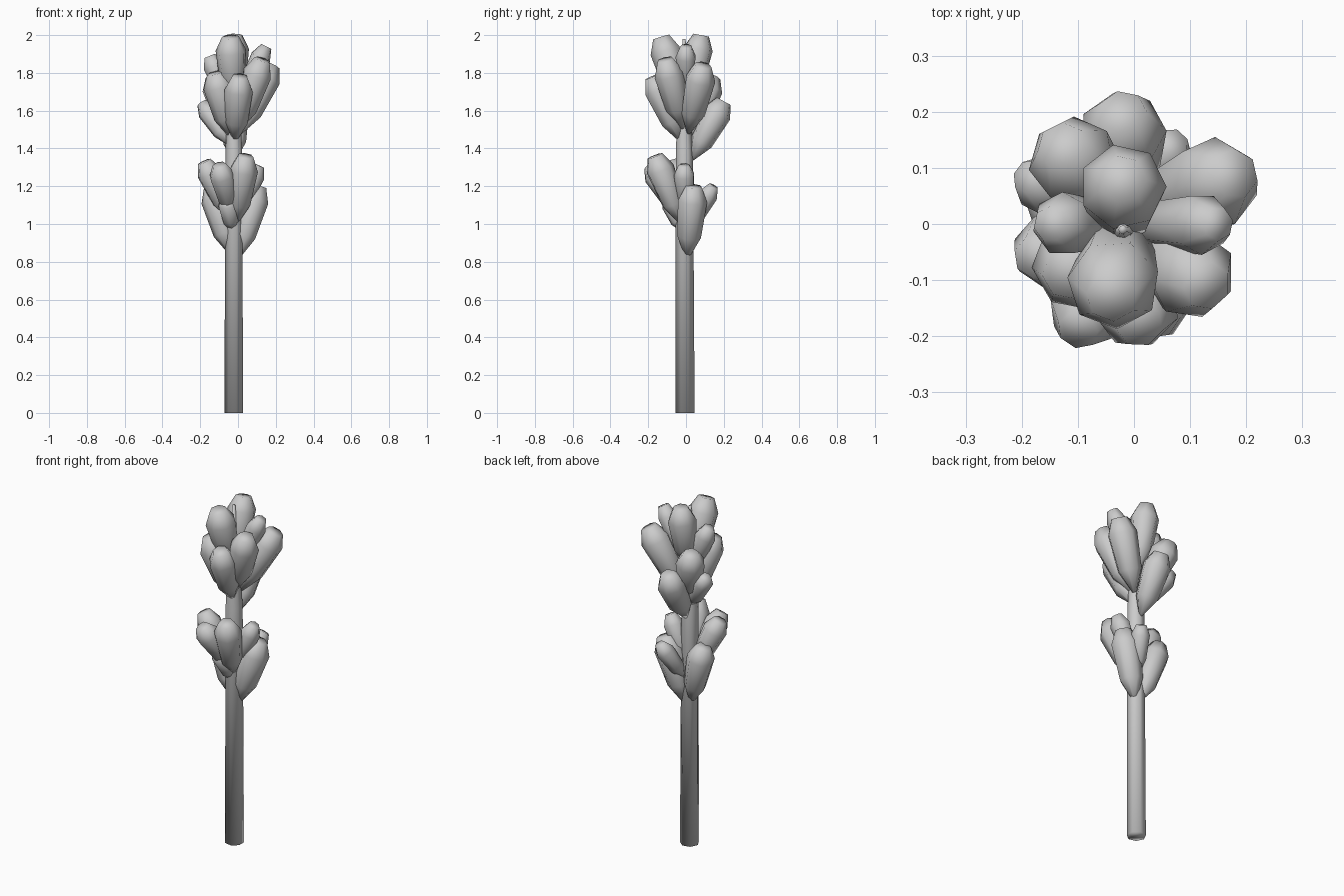
import bpy, bmesh, math
from mathutils import Vector

old = bpy.data.objects.get("Cube")
if old:
    bpy.data.objects.remove(old)

grey = bpy.data.materials.new("soft_grey")
grey.use_nodes = True
COLOUR = (0.6, 0.6, 0.6, 1)
grey.diffuse_color = COLOUR
grey.node_tree.nodes["Principled BSDF"].inputs["Base Color"].default_value = COLOUR

SIDES = 7


def lathe(name, base, tip, profile, radius):
    """Loft seven-sided rings from base to tip; profile holds (fraction, scale)."""
    base, tip = Vector(base), Vector(tip)
    axis = tip - base
    turn = axis.to_track_quat('Z', 'Y')
    bm = bmesh.new()
    rings = []
    for t, s in profile:
        centre = base + axis * t
        ring = []
        for i in range(SIDES):
            a = math.tau * (i + 0.5) / SIDES
            offset = Vector((math.cos(a), math.sin(a), 0)) * radius * s
            ring.append(bm.verts.new(centre + turn @ offset))
        rings.append(ring)
    for low, high in zip(rings, rings[1:]):
        for i in range(SIDES):
            j = (i + 1) % SIDES
            bm.faces.new((low[i], low[j], high[j], high[i]))
    bm.faces.new(rings[0][::-1])
    bm.faces.new(rings[-1])
    for f in bm.faces:
        f.smooth = True
    mesh = bpy.data.meshes.new(name)
    bm.to_mesh(mesh)
    bm.free()
    mesh.materials.append(grey)
    obj = bpy.data.objects.new(name, mesh)
    bpy.context.collection.objects.link(obj)


# Straight stalk, narrowing inside the crown
lathe("stem", (-0.02, -0.005, 0), (-0.02, -0.01, 1.98),
      [(0, 1), (0.7, 0.9), (0.85, 0.6), (1, 0.15)], 0.052)

# Buds: narrow foot, full shoulder, blunt end
BUD = [(0, 0.12), (0.3, 0.8), (0.8, 1), (1, 0.55)]

# Each bud: tip position, foot height, radius
upper_buds = [
    ((-0.02, 0.08, 2.0), 1.64, 0.078),
    ((-0.04, -0.13, 1.99), 1.62, 0.083),
    ((0.15, 0.0, 1.94), 1.66, 0.055),
    ((-0.15, 0.0, 1.89), 1.62, 0.057),
    ((-0.13, 0.14, 1.78), 1.46, 0.08),
    ((-0.02, 0.20, 1.65), 1.34, 0.078),
    ((0.18, 0.09, 1.84), 1.48, 0.082),
    ((0.13, -0.11, 1.87), 1.5, 0.08),
    ((0.01, -0.18, 1.78), 1.44, 0.077),
    ((-0.12, -0.09, 1.80), 1.46, 0.082),
    ((-0.19, 0.085, 1.64), 1.42, 0.055),
]
lower_buds = [
    ((0.04, -0.165, 1.36), 1.0, 0.077),
    ((-0.10, -0.19, 1.31), 1.05, 0.068),
    ((-0.18, -0.06, 1.33), 1.03, 0.068),
    ((0.11, 0.04, 1.20), 0.82, 0.08),
    ((-0.14, 0.04, 1.20), 0.84, 0.077),
    ((0.07, 0.145, 1.20), 0.98, 0.052),
    ((0.11, -0.01, 1.31), 1.05, 0.056),
    ((-0.06, -0.09, 1.14), 0.96, 0.056),
]

for group, buds in (("upper_bud", upper_buds), ("lower_bud", lower_buds)):
    for n, (tip, foot, r) in enumerate(buds, 1):
        # Feet sit near the stalk, slightly toward the tip
        base = (-0.02 + (tip[0] + 0.02) * 0.15, tip[1] * 0.15, foot)
        lathe(f"{group}_{n}", base, tip, BUD, r)
